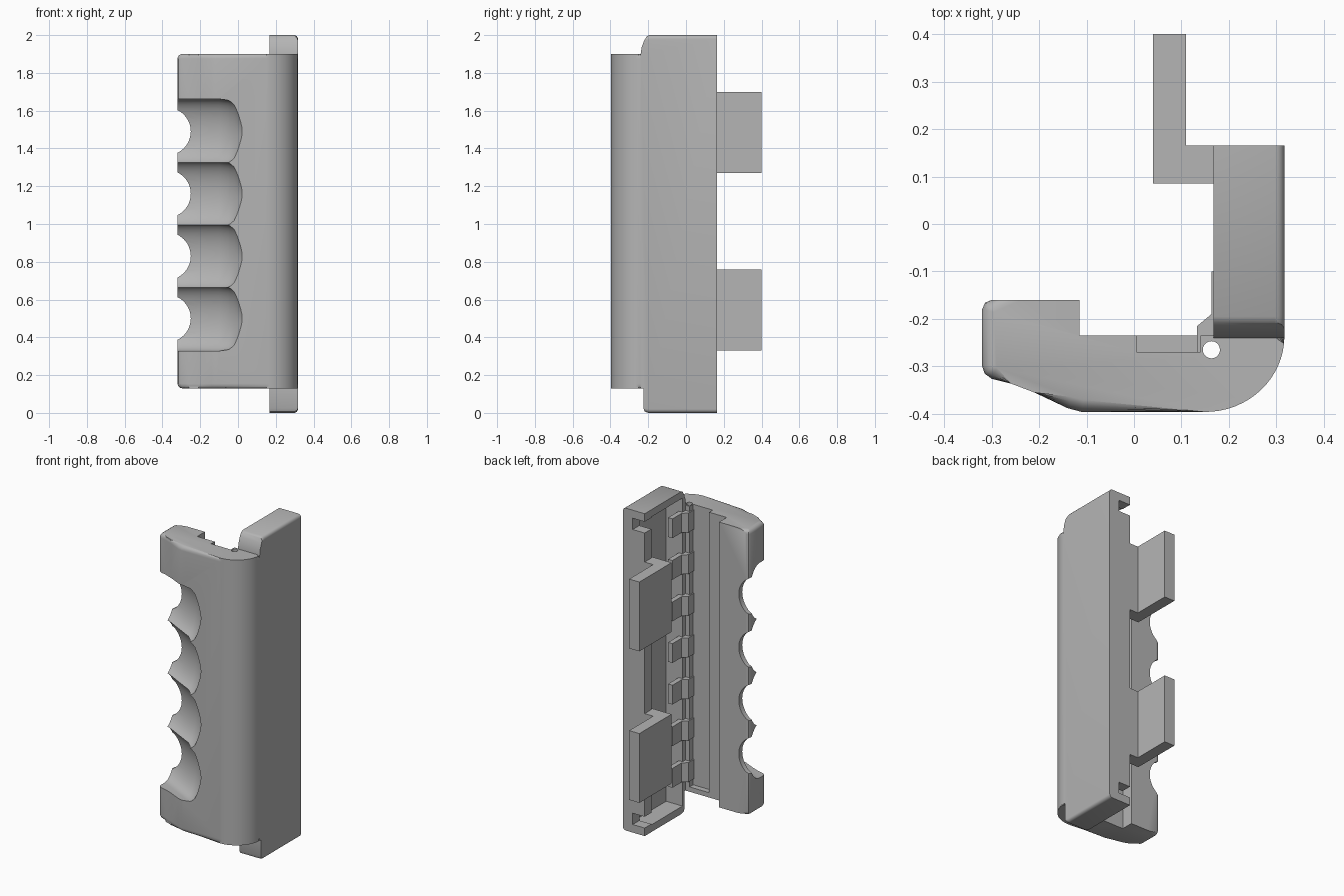
import bpy, bmesh
from math import sin, cos, pi, radians
from mathutils import Matrix

cube = bpy.data.objects.get("Cube")
if cube:
    bpy.data.objects.remove(cube)

grey = bpy.data.materials.new("plain grey")
grey.use_nodes = True
COLOUR = (0.46, 0.46, 0.46, 1)
grey.diffuse_color = COLOUR
grey.node_tree.nodes["Principled BSDF"].inputs["Base Color"].default_value = COLOUR


def finish(name, bm):
    bmesh.ops.recalc_face_normals(bm, faces=bm.faces)
    mesh = bpy.data.meshes.new(name)
    bm.to_mesh(mesh)
    bm.free()
    mesh.materials.append(grey)
    ob = bpy.data.objects.new(name, mesh)
    bpy.context.scene.collection.objects.link(ob)
    return ob


def loft(bm, rings):
    """Skin a row of closed rings and cap both ends."""
    rows = [[bm.verts.new(p) for p in ring] for ring in rings]
    n = len(rows[0])
    for a, b in zip(rows, rows[1:]):
        for i in range(n):
            j = (i + 1) % n
            bm.faces.new((a[i], a[j], b[j], b[i]))
    bm.faces.new(rows[0])
    bm.faces.new(rows[-1])


def add_box(bm, x0, x1, y0, y1, z0, z1):
    m = Matrix.Translation(((x0 + x1) / 2, (y0 + y1) / 2, (z0 + z1) / 2))
    bmesh.ops.create_cube(bm, size=1, matrix=m @ Matrix.Diagonal((x1 - x0, y1 - y0, z1 - z0, 1)))


def box(name, *dims):
    bm = bmesh.new()
    add_box(bm, *dims)
    return finish(name, bm)


def rod(name, centre, radius, depth, along_y=False):
    bm = bmesh.new()
    m = Matrix.Translation(centre)
    if along_y:
        m = m @ Matrix.Rotation(pi / 2, 4, 'X')
    bmesh.ops.create_cone(bm, cap_ends=True, segments=48, radius1=radius,
                          radius2=radius, depth=depth, matrix=m)
    return finish(name, bm)


def carve(ob, cutters):
    """Subtract the cutters, bake the result and drop the cutters."""
    for c in cutters:
        c.hide_render = True
        mod = ob.modifiers.new("cut", 'BOOLEAN')
        mod.operation = 'DIFFERENCE'
        mod.solver = 'EXACT'
        mod.object = c
    bpy.context.view_layer.update()
    graph = bpy.context.evaluated_depsgraph_get()
    mesh = bpy.data.meshes.new_from_object(ob.evaluated_get(graph))
    ob.modifiers.clear()
    ob.data = mesh
    for c in cutters:
        bpy.data.objects.remove(c)


def smooth(ob, angle=32):
    bpy.ops.object.select_all(action='DESELECT')
    ob.select_set(True)
    bpy.context.view_layer.objects.active = ob
    bpy.ops.object.shade_smooth_by_angle(angle=radians(angle))


# Grip: plan outline with a large rounded corner, extruded upwards
BOTTOM, TOP = 0.13, 1.9
outline = [(0.317, -0.235), (-0.115, -0.235), (-0.115, -0.16), (-0.30, -0.16),
           (-0.314, -0.166), (-0.32, -0.18), (-0.32, -0.30), (-0.315, -0.315),
           (-0.30, -0.326), (-0.26, -0.336), (-0.21, -0.355), (-0.14, -0.388),
           (-0.11, -0.396)]
outline += [(0.15 + 0.167 * sin(a), -0.236 - 0.16 * cos(a))
            for a in [i * pi / 32 for i in range(16)]]
bm = bmesh.new()
loft(bm, [[(x, y, z) for x, y in outline] for z in (BOTTOM, TOP)])
rim = []
for e in bm.edges:
    a, b = (v.co for v in e.verts)
    mid = (a + b) / 2
    if abs(a.z - b.z) < 0.01 and (mid.y < -0.236 or mid.x < -0.3):
        rim.append(e)
bmesh.ops.bevel(bm, geom=rim, offset=0.025, segments=4, profile=0.5, affect='EDGES')
grip = finish("grip", bm)

# Finger grooves: x, floor depth and half height along each groove
stations = [(-0.42, -0.14, 0.172), (-0.30, -0.168, 0.172), (-0.2, -0.22, 0.172),
            (-0.1, -0.27, 0.172), (-0.05, -0.30, 0.165), (-0.02, -0.33, 0.15),
            (0, -0.36, 0.125), (0.02, -0.392, 0.09), (0.04, -0.43, 0.06)]
cutters = []
for k in range(4):
    zc = 0.5 + 0.33 * k
    rings = []
    for x, floor, half in stations:
        ring = [(x, floor - 0.1 + 0.1 * sin(t), zc + half * cos(t))
                for t in [i * pi / 20 for i in range(21)]]
        rings.append(ring + [(x, -0.6, zc - half), (x, -0.6, zc + half)])
    bm = bmesh.new()
    loft(bm, rings)
    cutters.append(finish("groove_cutter", bm))
    cutters.append(rod("notch_cutter", (-0.376, -0.2, zc), 0.126, 0.5, True))

# Shallow recess and hinge pin hole in the grip
PIN = (0.163, -0.265)
cutters.append(box("recess_cutter", 0.005, 0.14, -0.27, -0.2, 0.16, 2.1))
cutters.append(rod("pin_cutter", (*PIN, 1), 0.018, 2.4))
carve(grip, cutters)
smooth(grip)

# Cover: side profile with a rounded upper front, extruded sideways
side = [(0.165, 0), (0.165, 2), (-0.195, 2), (-0.208, 1.993), (-0.222, 1.97),
        (-0.235, 1.935), (-0.24, 1.9), (-0.24, 0.13), (-0.226, 0.13),
        (-0.226, 0.025), (-0.219, 0.008), (-0.2, 0)]
bm = bmesh.new()
loft(bm, [[(x, y, z) for y, z in side] for x in (0.168, 0.317)])
rim = []
for e in bm.edges:
    a, b = (v.co for v in e.verts)
    if min(a.x, b.x) > 0.3 and abs(a.z - b.z) < 0.01 and (a.z < 0.01 or a.z > 1.99):
        rim.append(e)
bmesh.ops.bevel(bm, geom=rim, offset=0.02, segments=4, profile=0.5, affect='EDGES')
cover = finish("cover", bm)
cutters = [box("hollow_cutter", 0.1, 0.28, -0.205, 0.1, 0.045, 1.955)]
for z0, z1 in ((0.05, 0.12), (1.88, 1.95)):
    cutters.append(box("slot_cutter", 0.1, 0.25, 0.05, 0.2, z0, z1))
carve(cover, cutters)
smooth(cover)

# Two L-shaped clips on the back flange
for name, z0, z1 in (("lower_clip", 0.33, 0.76), ("upper_clip", 1.27, 1.7)):
    plan = [(0.04, 0.085), (0.175, 0.085), (0.175, 0.165), (0.11, 0.165),
            (0.11, 0.4), (0.04, 0.4)]
    bm = bmesh.new()
    loft(bm, [[(x, y, z) for x, y in plan] for z in (z0, z1)])
    finish(name, bm)

# Seven hinge tabs with rounded, drilled knuckles
for k in range(7):
    z0 = 0.2 + 0.258 * k
    z1 = z0 + 0.12
    cx, cy = PIN
    plan = [(cx + 0.03 * cos(a), cy + 0.03 * sin(a))
            for a in [pi + i * pi / 12 for i in range(13)]]
    plan += [(cx + 0.03, -0.1), (cx, -0.1), (cx, -0.19), (cx - 0.03, -0.215)]
    bm = bmesh.new()
    loft(bm, [[(x, y, z) for x, y in plan] for z in (z0, z1)])
    tab = finish("hinge_tab_%d" % (k + 1), bm)
    carve(tab, [rod("tab_pin_cutter", (cx, cy, 1), 0.018, 2.4)])
    smooth(tab)
